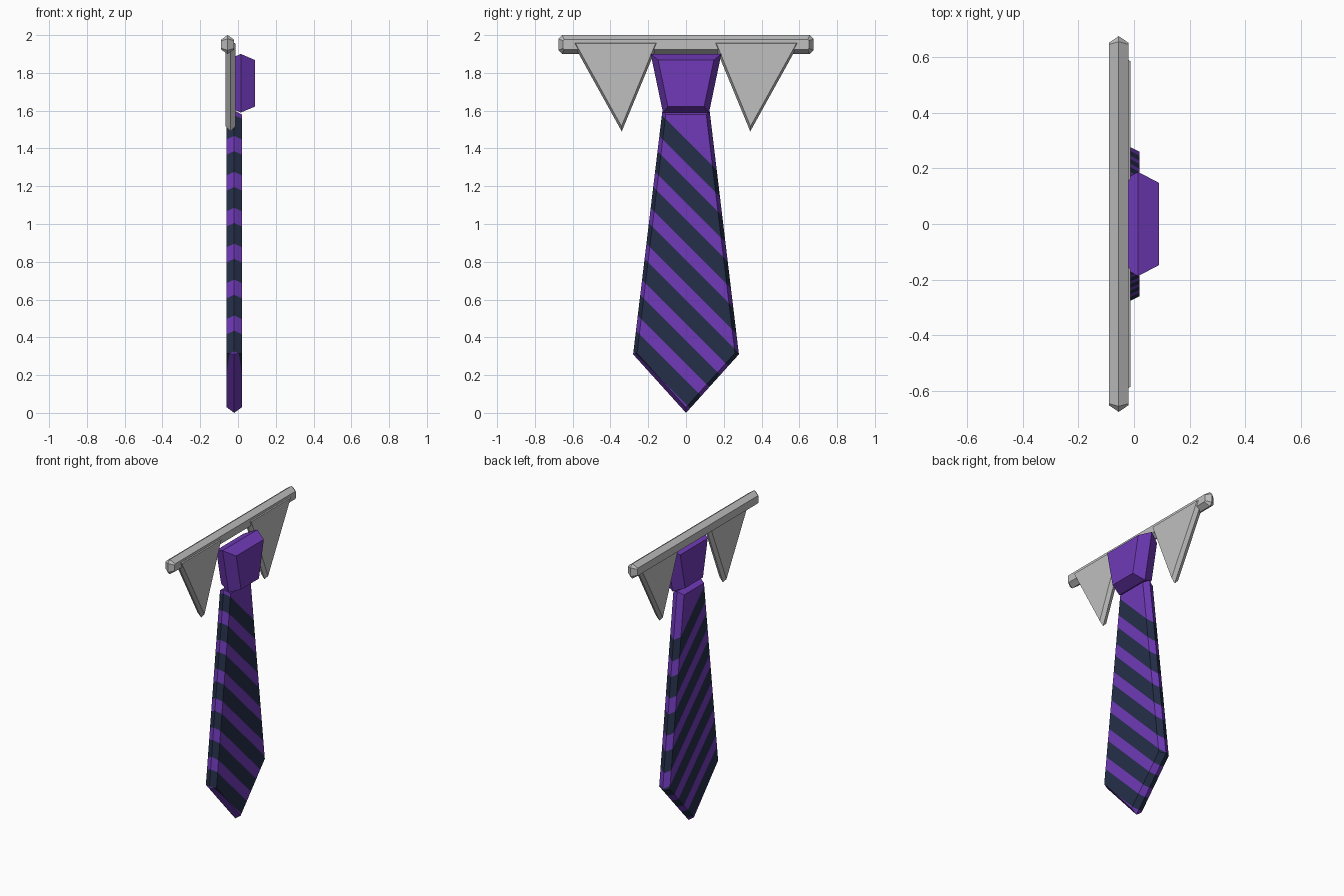
import bpy, bmesh
from mathutils import Vector

if "Cube" in bpy.data.objects:
    bpy.data.objects.remove(bpy.data.objects["Cube"])


def material(name, rgb):
    m = bpy.data.materials.new(name)
    m.diffuse_color = (*rgb, 1)
    m.use_nodes = True
    m.node_tree.nodes["Principled BSDF"].inputs["Base Color"].default_value = m.diffuse_color
    return m


purple = material("purple", (0.16, 0.042, 0.48))
navy = material("navy", (0.018, 0.028, 0.066))
grey = material("light grey", (0.52, 0.52, 0.52))


def inset(points, d):
    """Shrink a counter-clockwise convex outline by d."""
    out, n = [], len(points)
    for i in range(n):
        a, b, c = (Vector(points[(i + k) % n]) for k in (-1, 0, 1))
        e1, e2 = (b - a).normalized(), (c - b).normalized()
        n1, n2 = Vector((-e1.y, e1.x)), Vector((-e2.y, e2.x))
        out.append(b + (n1 + n2) * d / (1 + n1.dot(n2)))
    return out


def slab(name, outline, d, x0, x1, mats, stripes=None):
    """Slab in the yz plane with a ridge around its edge at mid thickness."""
    bm = bmesh.new()
    small = inset(outline, d)
    rings = [[bm.verts.new((x, p[0], p[1])) for p in pts]
             for x, pts in ((x0, small), ((x0 + x1) / 2, outline), (x1, small))]
    n = len(outline)
    for r, s in zip(rings, rings[1:]):
        for i in range(n):
            j = (i + 1) % n
            bm.faces.new((r[i], r[j], s[j], s[i]))
    bm.faces.new(rings[0][::-1])
    bm.faces.new(rings[2])
    if stripes:
        for lo, hi in stripes:
            for c in (lo, hi):
                bmesh.ops.bisect_plane(
                    bm, geom=bm.verts[:] + bm.edges[:] + bm.faces[:],
                    plane_co=(0, 0, c), plane_no=(0, 1, 1))
        for f in bm.faces:
            m = f.calc_center_median()
            f.material_index = int(any(lo < m.y + m.z < hi for lo, hi in stripes))
    bmesh.ops.recalc_face_normals(bm, faces=bm.faces[:])
    me = bpy.data.meshes.new(name)
    bm.to_mesh(me)
    bm.free()
    for m in mats:
        me.materials.append(m)
    ob = bpy.data.objects.new(name, me)
    bpy.context.collection.objects.link(ob)
    return ob


# Striped blade with diagonal bands
bands = [(0.047 + 0.213 * i, 0.17 + 0.213 * i) for i in range(7)]
slab("tie_blade", [(0, 0), (0.28, 0.31), (0.125, 1.6), (-0.125, 1.6), (-0.28, 0.31)],
     0.02, -0.06, 0.02, [purple, navy], bands)

# Knot
slab("tie_knot", [(-0.122, 1.59), (0.122, 1.59), (0.187, 1.9), (-0.187, 1.9)],
     0.032, -0.06, 0.09, [purple])

# Collar band, with chamfered ends
y, k = 0.675, 0.02
slab("collar_band", [(-y + k, 1.9), (y - k, 1.9), (y, 1.9 + k), (y, 2 - k),
                     (y - k, 2), (-y + k, 2), (-y, 2 - k), (-y, 1.9 + k)],
     0.024, -0.09, -0.02, [grey])

# Pointed collar flaps
for side, s in (("left", -1), ("right", 1)):
    pts = [(s * 0.34, 1.49), (s * 0.605, 1.968), (s * 0.143, 1.968)]
    slab("collar_flap_" + side, pts if s > 0 else pts[::-1],
         0.012, -0.065, -0.013, [grey])
